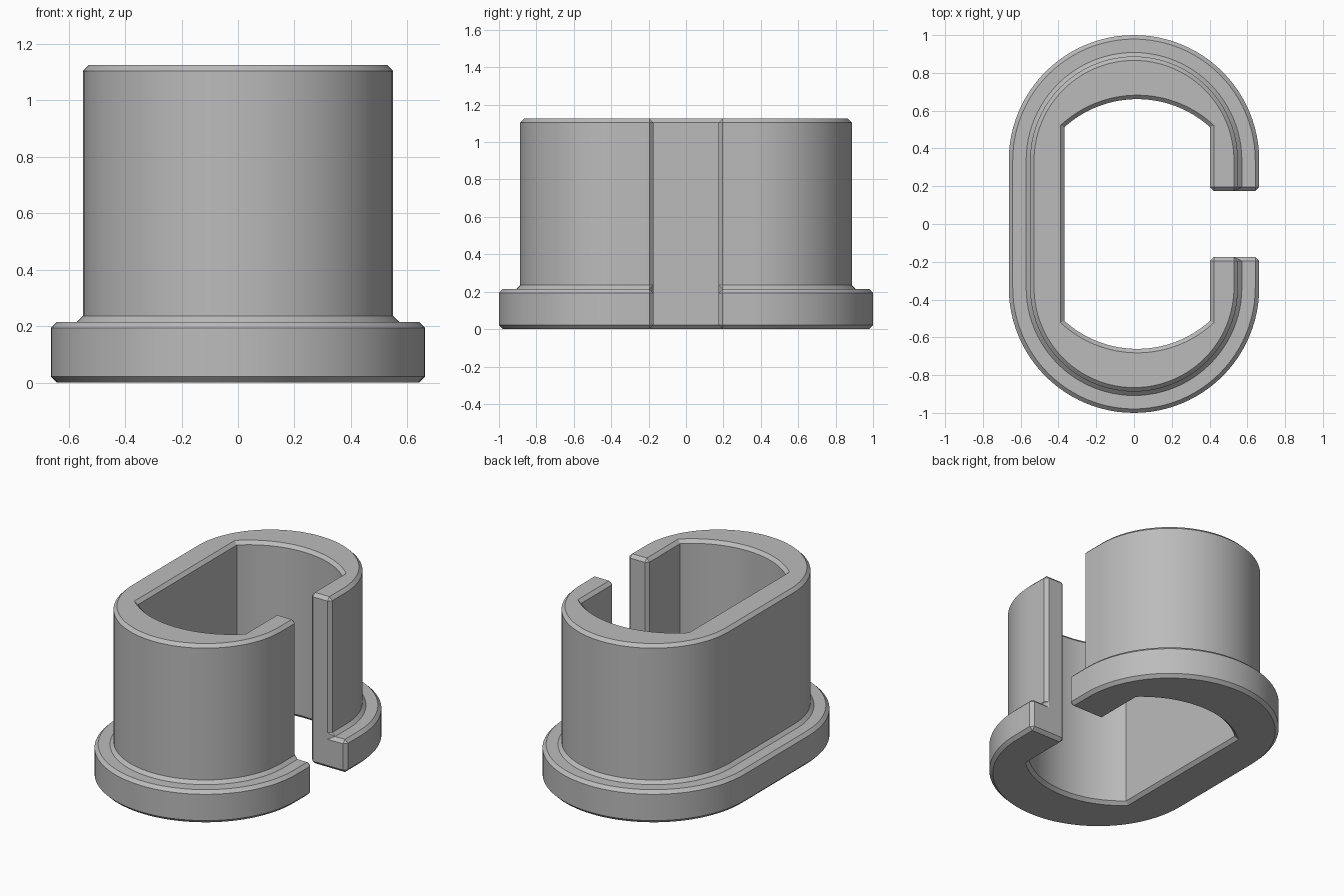
import bpy, bmesh, math

if "Cube" in bpy.data.objects:
    bpy.data.objects.remove(bpy.data.objects["Cube"])

C = 0.021                      # chamfer size
R, r = 0.663, 0.55             # flange and sleeve outer radii
CY = 0.337                     # centre of the rounded ends
S = 0.175                      # half width of the slot
XL, XR = -0.368, 0.402         # bore side walls
BR, BY = 0.575, 0.086          # bore arc radius and centre
Z1, H = 0.215, 1.125           # flange top, total height
N = 48


def contour(z, rad, grow, cut, p0, p1, p2):
    """Half the plan (y > 0) from bore to outside, then mirrored."""
    bx = (XL + XR) / 2
    xl, xr, br = XL - grow, XR + grow, BR + grow
    a = math.acos((xr - bx) / br)
    bore = [(bx + br * math.cos(t), BY + br * math.sin(t), z)
            for t in (math.pi - a + (2 * a - math.pi) * i / N for i in range(N + 1))]
    lip = [(xr, S + C, z), (xr + cut, S + (0 if cut else C), z)]
    outer = [(rad * math.cos(math.pi * i / N), CY + rad * math.sin(math.pi * i / N), z)
             for i in range(N + 1)]
    half = bore + lip + [p0, p1, p2] + outer
    return half + [(x, -y, w) for x, y, w in reversed(half)]


def plain(z, rad):
    """Level with cut slot corners."""
    p1 = (rad - C, S, z)
    return contour(z, rad, 0, C, (r - C, S, z), p1, (rad, S + C, z))


def edge(z, rad):
    """Chamfered end level."""
    p = (rad - C, S + C, z)
    return contour(z, rad - C, C, 0, (r - C, S + C, z), p, p)


def shoulder(rad):
    """Flange top level, whose slot edge is chamfered outside the sleeve."""
    p = (rad, S + C, Z1)
    return contour(Z1, rad, 0, C, (r - C, S, Z1 - C), p, p)


levels = [edge(0, R), plain(C, R), plain(Z1 - C, R), shoulder(R - C),
          shoulder(r + C), plain(Z1 + C, r), plain(H - C, r), edge(H, r)]

# Loft the split bushing through its levels
bm = bmesh.new()
rings = [[bm.verts.new(p) for p in lv] for lv in levels]
for lo, hi in zip(rings, rings[1:]):
    for i in range(len(lo)):
        j = (i + 1) % len(lo)
        bm.faces.new((lo[i], lo[j], hi[j], hi[i]))
# End caps as strips between bore and outside
bm.faces.new(list(reversed(rings[0])))
bm.faces.new(rings[-1])
bmesh.ops.remove_doubles(bm, verts=bm.verts, dist=0.0005)
bmesh.ops.dissolve_degenerate(bm, dist=0.0005, edges=bm.edges)
bmesh.ops.recalc_face_normals(bm, faces=bm.faces)

mesh = bpy.data.meshes.new("split_bushing")
bm.to_mesh(mesh)
bm.free()
grey = bpy.data.materials.new("plain grey")
grey.diffuse_color = (0.5, 0.5, 0.5, 1)
grey.use_nodes = True
grey.node_tree.nodes["Principled BSDF"].inputs["Base Color"].default_value = grey.diffuse_color
mesh.materials.append(grey)
obj = bpy.data.objects.new("split_bushing", mesh)
bpy.context.collection.objects.link(obj)
bpy.context.view_layer.objects.active = obj
obj.select_set(True)
bpy.ops.object.shade_smooth_by_angle(angle=math.radians(25))
